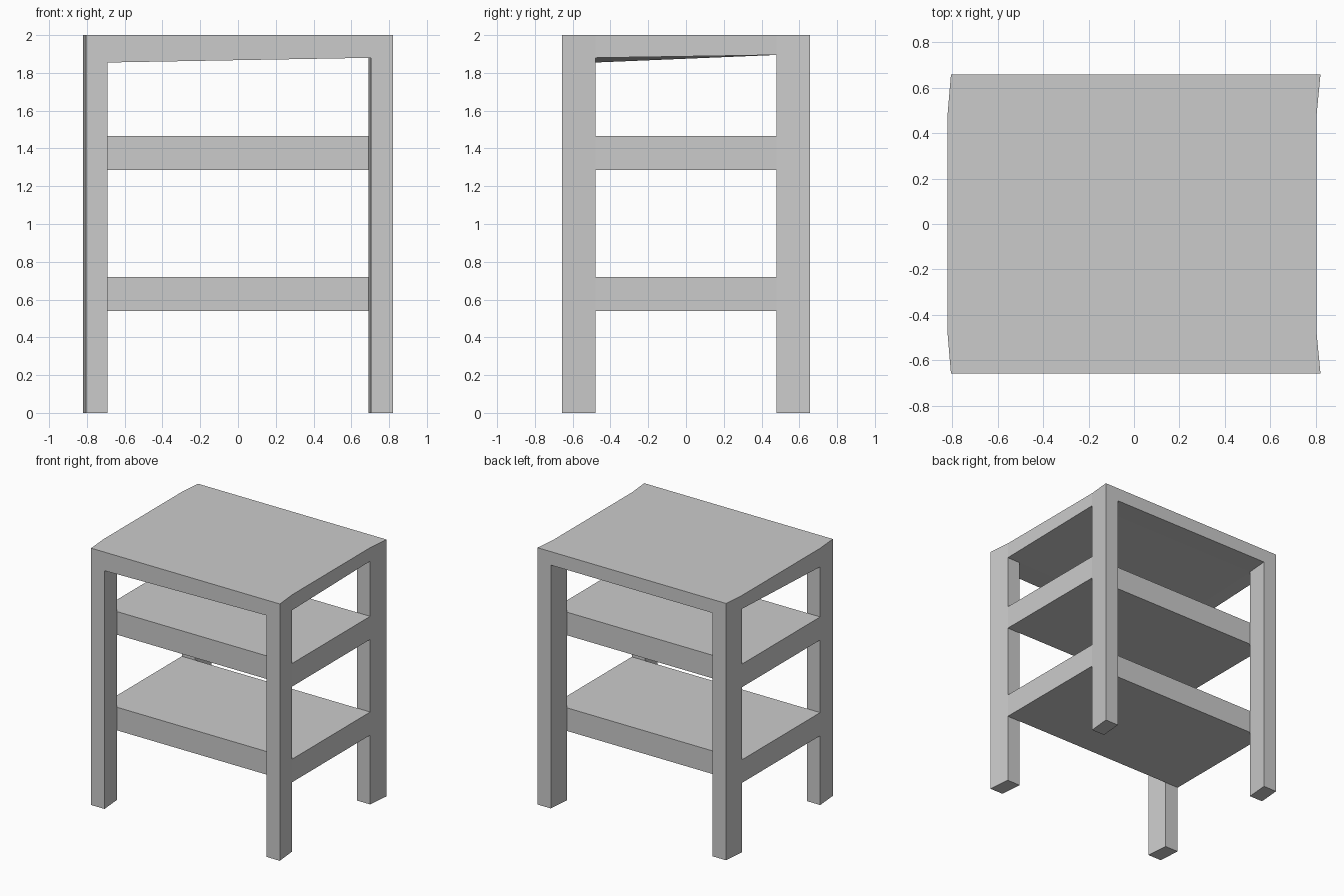
import bpy, bmesh, math

if "Cube" in bpy.data.objects:
    bpy.data.objects.remove(bpy.data.objects["Cube"])

# Slightly skewed plan grid: outer rows and inner rows of x values
YS = [-0.657, -0.48, 0.48, 0.657]
X_OUTER = [-0.805, -0.69, 0.705, 0.82]
X_INNER = [-0.82, -0.705, 0.69, 0.803]
# Levels: floor, lower shelf, upper shelf, top underside (uneven), top
ZS = [0, 0.54, 0.72, 1.285, 1.465, None, 2.0]
UNDERSIDE = {(0, 0): 1.855, (1, 0): 1.88, (0, 1): 1.895, (1, 1): 1.895}


def point(i, j, k):
    x = (X_OUTER if j in (0, 3) else X_INNER)[i]
    z = UNDERSIDE[i // 2, j // 2] if k == 5 else ZS[k]
    return (x, YS[j], z)


def part_at(i, j, k):
    """Name of the part filling a grid cell, or None where it is open."""
    if not (0 <= i < 3 and 0 <= j < 3 and 0 <= k < 6):
        return None
    if k == 5:
        return "table_top"
    if i != 1 and j != 1:
        return ("front_" if j == 0 else "back_") + ("left_leg" if i == 0 else "right_leg")
    if j == 1 and k in (1, 3):
        return "lower_shelf" if k == 1 else "upper_shelf"
    return None


# Cell sides: neighbour direction and outward-wound corners
SIDES = {
    (-1, 0, 0): ((0, 0, 0), (0, 0, 1), (0, 1, 1), (0, 1, 0)),
    (1, 0, 0): ((1, 0, 0), (1, 1, 0), (1, 1, 1), (1, 0, 1)),
    (0, -1, 0): ((0, 0, 0), (1, 0, 0), (1, 0, 1), (0, 0, 1)),
    (0, 1, 0): ((0, 1, 0), (0, 1, 1), (1, 1, 1), (1, 1, 0)),
    (0, 0, -1): ((0, 0, 0), (0, 1, 0), (1, 1, 0), (1, 0, 0)),
    (0, 0, 1): ((0, 0, 1), (1, 0, 1), (1, 1, 1), (0, 1, 1)),
}

# Collect only the exposed faces, so joints are flush with nothing hidden inside
parts = {}
for i in range(3):
    for j in range(3):
        for k in range(6):
            name = part_at(i, j, k)
            if not name:
                continue
            for (di, dj, dk), corners in SIDES.items():
                if part_at(i + di, j + dj, k + dk) is None:
                    parts.setdefault(name, []).append(
                        [point(i + a, j + b, k + c) for a, b, c in corners])

# One object per part: top, two shelves, four legs
for name, faces in parts.items():
    bm = bmesh.new()
    for face in faces:
        bm.faces.new([bm.verts.new(p) for p in face])
    bmesh.ops.remove_doubles(bm, verts=bm.verts, dist=1e-4)
    bmesh.ops.dissolve_limit(bm, angle_limit=math.radians(0.1),
                             verts=bm.verts, edges=bm.edges)
    mesh = bpy.data.meshes.new(name)
    bm.to_mesh(mesh)
    bm.free()
    bpy.context.collection.objects.link(bpy.data.objects.new(name, mesh))
